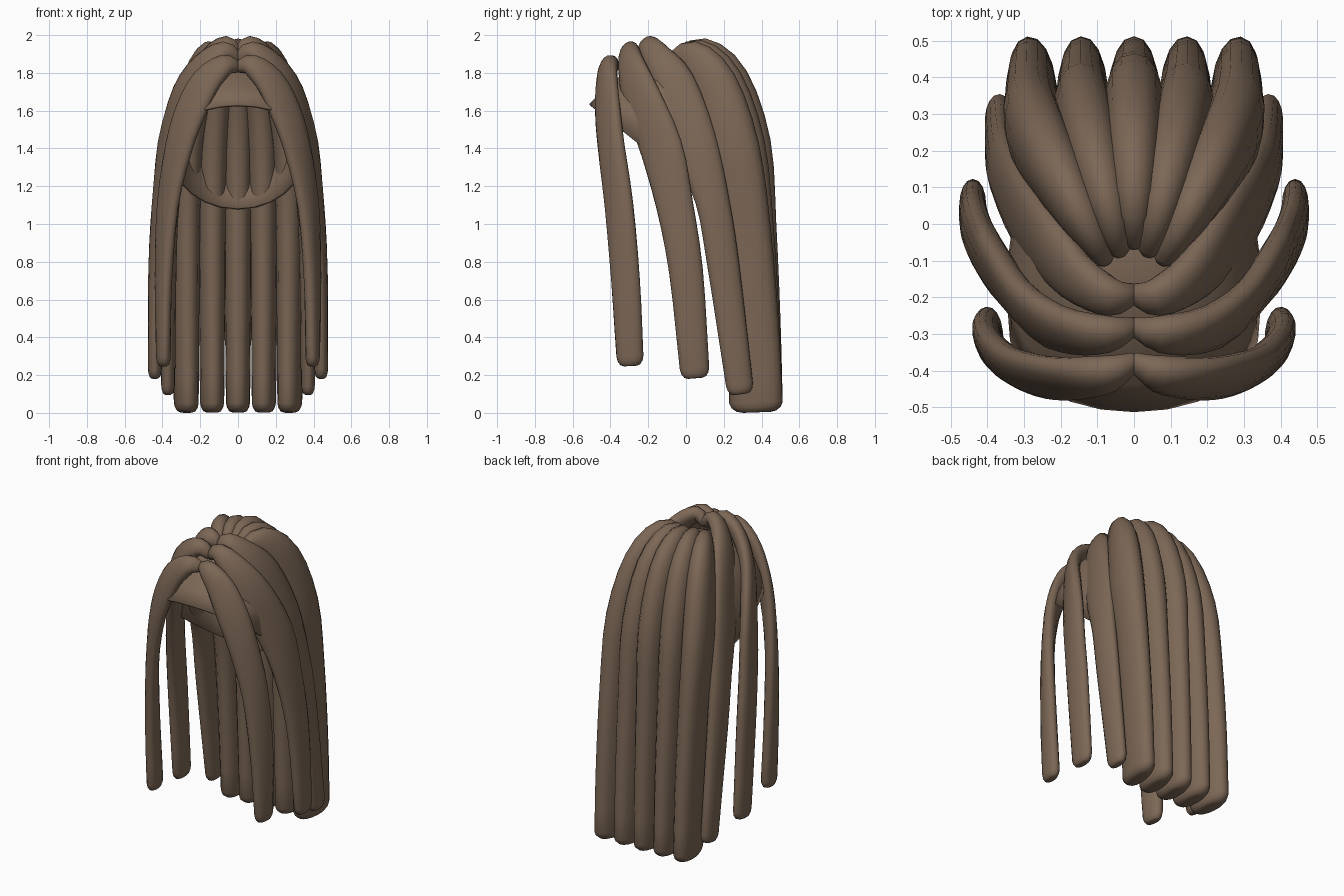
import bpy, bmesh, math
from mathutils import Vector

cube = bpy.data.objects.get("Cube")
if cube:
    bpy.data.objects.remove(cube, do_unlink=True)

BROWN = (0.2, 0.135, 0.092, 1)
mat = bpy.data.materials.new("brown_hair")
mat.use_nodes = True
mat.diffuse_color = BROWN
bsdf = mat.node_tree.nodes["Principled BSDF"]
bsdf.inputs["Base Color"].default_value = BROWN
bsdf.inputs["Roughness"].default_value = 0.7


def make_object(name, bm):
    bmesh.ops.recalc_face_normals(bm, faces=bm.faces)
    mesh = bpy.data.meshes.new(name)
    bm.to_mesh(mesh)
    bm.free()
    mesh.materials.append(mat)
    obj = bpy.data.objects.new(name, mesh)
    bpy.context.collection.objects.link(obj)
    bpy.ops.object.select_all(action='DESELECT')
    obj.select_set(True)
    bpy.context.view_layer.objects.active = obj
    bpy.ops.object.shade_smooth_by_angle(angle=math.radians(50))
    return obj


def skin_rings(bm, rings):
    """Join neighbouring closed rings with quads."""
    for a, b in zip(rings, rings[1:]):
        for i in range(len(a)):
            j = (i + 1) % len(a)
            bm.faces.new((a[i], a[j], b[j], b[i]))


def full(value, power=0.92):
    """Swell a sine or cosine for a fuller oval."""
    return math.copysign(abs(value) ** power, value)


def smooth_path(points, steps=3):
    """Catmull-Rom through points of (x, y, z, half width, half thickness)."""
    p = [Vector(q) for q in points]
    p = [p[0] * 2 - p[1]] + p + [p[-1] * 2 - p[-2]]
    out = []
    for a, b, c, d in zip(p, p[1:], p[2:], p[3:]):
        for k in range(steps):
            t = k / steps
            out.append(0.5 * (2 * b + (c - a) * t + (2 * a - 5 * b + 4 * c - d) * t * t
                              + (3 * b - a - 3 * c + d) * t ** 3))
    return out + [p[-2]]


def lock(name, points, pivot, sides=16):
    """Loft an oval lock; pivot(p) is the point its thin side faces away from."""
    path = smooth_path(points)
    centres = [Vector(q[:3]) for q in path]
    sizes = [(q[3], q[4]) for q in path]
    # rounded ends
    first = (centres[0] - centres[1]).normalized()
    last = (centres[-1] - centres[-2]).normalized()
    w, d = sizes[0]
    centres.insert(0, centres[0] + first * 0.015)
    sizes.insert(0, (w * 0.5, d * 0.5))
    w, d = sizes[-1]
    end = centres[-1]
    for step, scale in ((0.025, 0.92), (0.045, 0.74), (0.052, 0.5)):
        centres.append(end + last * step)
        sizes.append((w * scale, d * scale))
    bm = bmesh.new()
    rings = []
    for i, (c, (w, d)) in enumerate(zip(centres, sizes)):
        tangent = (centres[min(i + 1, len(centres) - 1)] - centres[max(i - 1, 0)]).normalized()
        out = c - pivot(c)
        out = (out - tangent * out.dot(tangent)).normalized()
        across = tangent.cross(out)
        angles = [math.tau * k / sides for k in range(sides)]
        rings.append([bm.verts.new(c + across * w * full(math.cos(a)) + out * d * full(math.sin(a)))
                      for a in angles])
    skin_rings(bm, rings)
    bm.faces.new(rings[0])
    bm.faces.new(rings[-1])
    return make_object(name, bm)


# Tilted open cap under the locks, squarer at the brow
def build_cap(segments=24, levels=8):
    centre = Vector((0, -0.163, 1.355))
    forward = Vector((0, -0.78, 0.62)).normalized()
    up = Vector((0, 0.62, 0.78)).normalized()
    bm = bmesh.new()
    rings = []
    for k in range(levels):
        t = math.pi / 2 * k / levels
        r, h = math.cos(t) ** 0.95, math.sin(t) ** 0.95
        ring = []
        for i in range(segments):
            a = math.tau * i / segments
            along = full(math.cos(a), 0.6) if math.cos(a) > 0 else math.cos(a)
            ring.append(bm.verts.new(centre + Vector((0.35 * r * math.sin(a), 0, 0))
                                     + forward * 0.447 * r * along + up * 0.53 * h))
        rings.append(ring)
    skin_rings(bm, rings)
    apex = bm.verts.new(centre + up * 0.53)
    for i in range(segments):
        bm.faces.new((rings[-1][i], rings[-1][(i + 1) % segments], apex))
    cap = make_object("cap", bm)
    solid = cap.modifiers.new("thickness", 'SOLIDIFY')
    solid.thickness = 0.015
    solid.offset = -1


build_cap()

# Parted locks falling to each side
SIDE_LOCKS = {
    "front_lock": [
        (0, -0.375, 1.83, 0.03, 0.025), (0.07, -0.408, 1.84, 0.06, 0.046),
        (0.17, -0.42, 1.755, 0.085, 0.042), (0.25, -0.415, 1.6, 0.095, 0.042),
        (0.315, -0.395, 1.4, 0.09, 0.042), (0.372, -0.355, 1.1, 0.085, 0.04),
        (0.395, -0.32, 0.7, 0.08, 0.04), (0.395, -0.297, 0.3, 0.072, 0.038)],
    "middle_lock": [
        (0, -0.28, 1.87, 0.03, 0.025), (0.07, -0.30, 1.915, 0.055, 0.045),
        (0.18, -0.29, 1.835, 0.085, 0.046), (0.28, -0.237, 1.67, 0.115, 0.046),
        (0.365, -0.13, 1.4, 0.12, 0.045), (0.41, -0.06, 1.1, 0.1, 0.042),
        (0.435, 0, 0.75, 0.09, 0.04), (0.44, 0.045, 0.235, 0.078, 0.037)],
    "rear_lock": [
        (0, -0.19, 1.90, 0.03, 0.025), (0.06, -0.20, 1.945, 0.055, 0.045),
        (0.15, -0.15, 1.88, 0.08, 0.048), (0.23, -0.06, 1.74, 0.11, 0.048),
        (0.305, 0.04, 1.45, 0.12, 0.045), (0.35, 0.138, 1.13, 0.09, 0.042),
        (0.365, 0.195, 0.8, 0.085, 0.04), (0.37, 0.283, 0.15, 0.072, 0.037)],
}
for name, pts in SIDE_LOCKS.items():
    tip_y = pts[-1][1]

    def side_pivot(c, tip_y=tip_y):
        return Vector((0, tip_y * (1 - c.z / 1.9), c.z - 0.45 * max(c.z - 1.4, 0)))

    for side, sign in (("left", 1), ("right", -1)):
        lock(side + "_" + name, [(sign * x, *rest) for x, *rest in pts], side_pivot)

# Five deep locks fanning down the back: x spread, y, z, width, depth, forward shift of outer locks
BACK_PATH = [
    (0.08, -0.05, 1.86, 0.03, 0.035, 0.045), (0.145, 0.07, 1.88, 0.06, 0.108, 0.05),
    (0.215, 0.21, 1.75, 0.077, 0.127, 0.06), (0.268, 0.31, 1.42, 0.082, 0.14, 0.06),
    (0.276, 0.343, 1.0, 0.073, 0.135, 0.03), (0.276, 0.36, 0.5, 0.069, 0.14, 0.01),
    (0.274, 0.37, 0.055, 0.064, 0.142, 0)]


def back_pivot(c):
    return Vector((c.x * 0.8, -0.1, min(c.z, 1.4)))


for i, name in enumerate(("far_right", "right", "centre", "left", "far_left")):
    f = (i - 2) / 2
    pts = [(x * f, y - shift * abs(f), z - 0.3 * shift * abs(f), w, d)
           for x, y, z, w, d, shift in BACK_PATH]
    lock("back_lock_" + name, pts, back_pivot)
